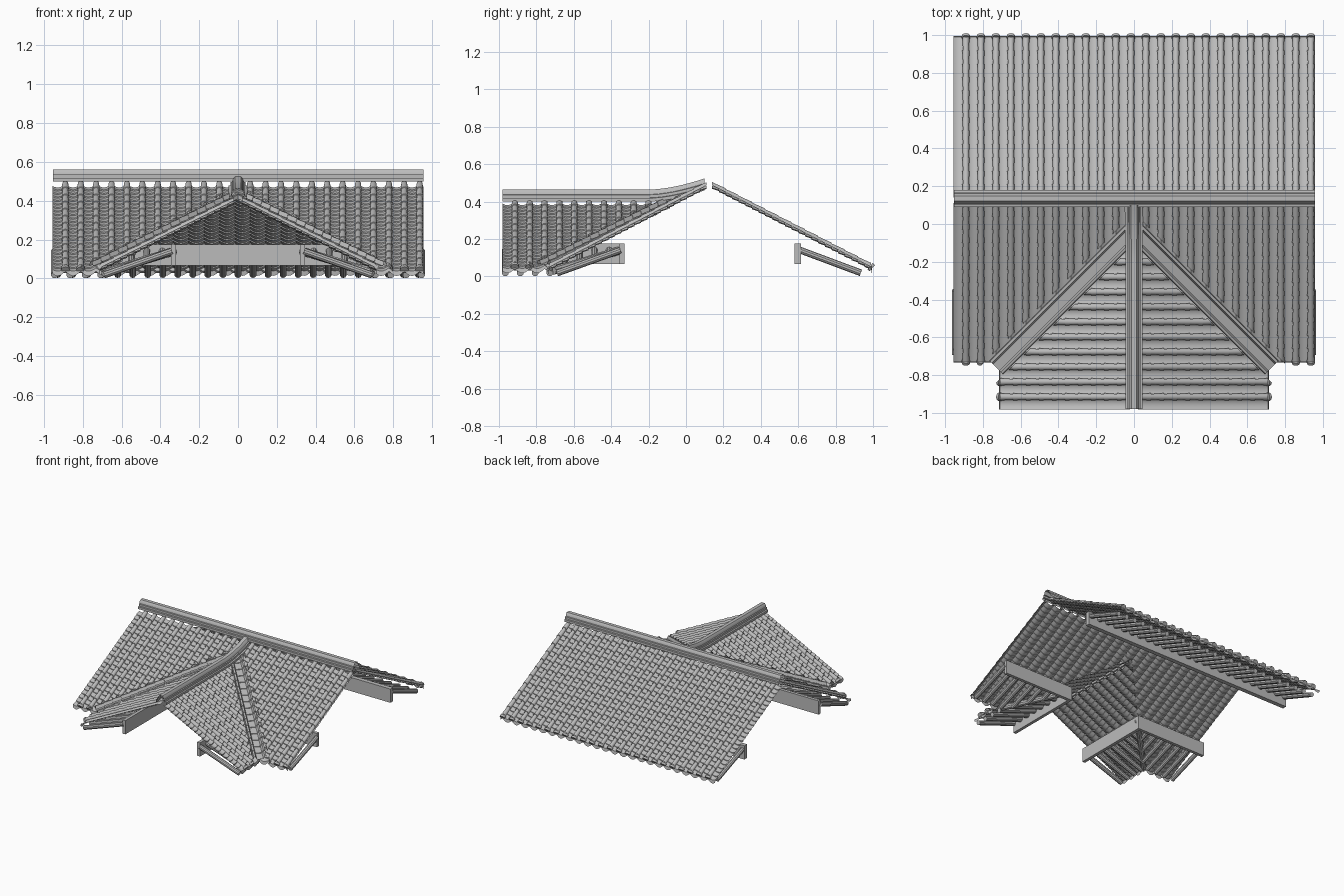
import bpy, bmesh, math
from mathutils import Vector

if "Cube" in bpy.data.objects:
    bpy.data.objects.remove(bpy.data.objects["Cube"])

grey = bpy.data.materials.new("roof_grey")
grey.use_nodes = True
COLOUR = (0.5, 0.5, 0.5, 1)
grey.diffuse_color = COLOUR
grey.node_tree.nodes["Principled BSDF"].inputs["Base Color"].default_value = COLOUR

PITCH = 0.0794      # spacing of tile rows
STEP = 0.068        # length of one cover tile
TUBE = 0.017        # cover tile radius


def finish(name, bm, normals=False):
    if normals:
        bmesh.ops.recalc_face_normals(bm, faces=bm.faces)
    mesh = bpy.data.meshes.new(name)
    bm.to_mesh(mesh)
    bm.free()
    mesh.materials.append(grey)
    obj = bpy.data.objects.new(name, mesh)
    bpy.context.collection.objects.link(obj)
    bpy.ops.object.select_all(action="DESELECT")
    obj.select_set(True)
    bpy.context.view_layer.objects.active = obj
    bpy.ops.object.shade_smooth_by_angle(angle=math.radians(35))
    return obj


def loft(bm, rings):
    """Skin a strip of open rings."""
    rows = [[bm.verts.new(p) for p in ring] for ring in rings]
    for a, b in zip(rows, rows[1:]):
        for i in range(len(a) - 1):
            bm.faces.new((a[i], a[i + 1], b[i + 1], b[i]))


def cut(bm, planes):
    """Remove everything on the positive side of each plane."""
    for co, no in planes:
        geom = bm.verts[:] + bm.edges[:] + bm.faces[:]
        bmesh.ops.bisect_plane(bm, geom=geom, plane_co=co, plane_no=no, clear_outer=True)


def rod(bm, a, b, r, sides=10):
    a, b = Vector(a), Vector(b)
    rot = (b - a).to_track_quat("Z", "Y").to_matrix().to_4x4()
    rot.translation = (a + b) / 2
    bmesh.ops.create_cone(bm, cap_ends=True, segments=sides, radius1=r, radius2=r,
                          depth=(b - a).length, matrix=rot)


def box(name, lo, hi):
    bm = bmesh.new()
    bmesh.ops.create_cube(bm, size=1)
    for v in bm.verts:
        v.co = [l + (c + 0.5) * (h - l) for l, h, c in zip(lo, hi, v.co)]
    finish(name, bm)


def slope(name, place, rows, run, tube_cuts, pan_cuts, first=0.0):
    """Tile field: place(u, d, h) maps row, downhill distance and height."""
    n = max(1, round((run - first) / STEP))
    length = (run - first) / n
    # cover tiles, each flaring over the next
    bm = bmesh.new()
    arc = [math.pi * i / 7 for i in range(8)]
    for u in rows:
        rings = []
        for k in range(n):
            for d, r in ((k, TUBE * 0.9), (k + 1, TUBE * 1.15)):
                rings.append([place(u + r * math.cos(t), first + d * length,
                                    1.1 * r * math.sin(t)) for t in arc])
        loft(bm, rings)
        rod(bm, place(u, run - 0.006, 0), place(u, run + 0.006, -0.004), TUBE * 1.3, 12)
    cut(bm, tube_cuts)
    finish(name + "_cover_tiles", bm, True)
    # hollow pan tiles between the rows, stepped downhill
    bm = bmesh.new()
    m = 2 * n
    starts = [rows[0] - PITCH] + list(rows)
    for u in starts:
        rings = []
        for k in range(m):
            for d, lift in ((k, -0.003), (k + 1, 0.003)):
                rings.append([place(u + PITCH * i / 6, first + d * (run - first) / m,
                                    lift - 0.016 * math.sin(math.pi * i / 6))
                              for i in range(7)])
        # drooping lip at the eave
        rings.append([place(u + PITCH * i / 6, run + 0.004,
                            -0.012 - 0.024 * math.sin(math.pi * i / 6)) for i in range(7)])
        loft(bm, rings)
    cut(bm, pan_cuts)
    finish(name + "_pan_tiles", bm, True)


columns = [-0.89 + PITCH * i for i in range(24)]
ends = [((-0.955, 0, 0), (-1, 0, 0)), ((0.957, 0, 0), (1, 0, 0))]

# back slope
slope("back_slope", lambda u, d, h: (u, 0.14 + d, 0.487 - 0.513 * d + h),
      columns, 0.85, ends, ends)

# front slope halves and gable slopes, meeting along the valleys
for s, side in ((1, "left"), (-1, "right")):
    middle = ((0, 0, 0), (-s, 0, 0))
    slope("front_slope_" + side, lambda u, d, h: (u, 0.11 - d, 0.487 - 0.52 * d + h),
          columns, 0.84,
          ends + [middle, ((s * 0.06, 0, 0), (-s, -1, 0))],
          ends + [middle, ((0, -0.03, 0), (-s, -1, 0))])
    slope("gable_slope_" + side, lambda u, d, h: (s * d, u, 0.41 - 0.5 * d + h),
          [-0.915 + PITCH * i for i in range(11)], 0.71,
          [((0, -0.11, 0), (s, 1, 0))],
          [((0, -0.03, 0), (s, 1, 0)), ((0, -0.982, 0), (0, -1, 0))], 0.02)

    # valley gutter with raised stepped lips
    profile = [(-0.05, 0.015), (-0.047, 0.036), (-0.034, 0.038), (-0.024, 0.016),
               (0.024, 0.016), (0.034, 0.038), (0.047, 0.036), (0.05, 0.015)]
    rings = []
    for k in range(16):
        for e, lift in ((k, -0.002), (k + 1, 0.003)):
            x = 0.01 + 0.72 * e / 16
            rings.append([(s * (x + 0.707 * w), -0.03 - x + 0.707 * w, 0.41 - 0.5 * x + h + lift)
                          for w, h in profile])
    bm = bmesh.new()
    loft(bm, rings)
    cut(bm, [middle])
    finish("valley_gutter_" + side, bm, True)

    # wall plates around the corner
    x0, x1 = sorted((s * 0.32, s * 0.95))
    box("front_plate_" + side, (x0, -0.355, 0.065), (x1, -0.33, 0.175))
    x0, x1 = sorted((s * 0.32, s * 0.345))
    box("gable_plate_" + side, (x0, -0.975, 0.065), (x1, -0.33, 0.175))

    # eave rafters, shortened where they reach the valley
    bm = bmesh.new()
    for i in range(8):
        t = 0.39 + PITCH * i
        if t < 0.95:
            e = min(0.69, t + 0.01)
            z = 0.14 - 0.36 * (e - 0.35)
            rod(bm, (s * t, -0.35, 0.14), (s * t, -e, z), 0.018)
            rod(bm, (s * 0.34, -t - 0.02, 0.14), (s * e, -t - 0.02, z), 0.018)
    rod(bm, (s * 0.33, -0.35, 0.14), (s * 0.69, -0.71, 0.03), 0.022)
    finish("eave_rafters_" + side, bm)

# back plate and rafters
box("back_plate", (-0.95, 0.58, 0.065), (0.95, 0.615, 0.175))
bm = bmesh.new()
for i in range(25):
    x = -0.93 + 0.0775 * i
    rod(bm, (x, 0.6, 0.144), (x, 0.935, 0.019), 0.018)
finish("back_rafters", bm)

# ridges share one layered, open-ended profile (offset, height)
half = [(0.045, 0), (0.045, 0.018), (0.034, 0.02), (0.034, 0.036),
        (0.026, 0.038), (0.024, 0.052), (0.014, 0.064)]
ridge = half + [(-w, h) for w, h in reversed(half)]
bm = bmesh.new()
loft(bm, [[(x, 0.135 + w, 0.498 + h) for w, h in ridge] for x in (-0.953, 0.957)])
finish("main_ridge", bm, True)

# gable ridge sweeping up to the main ridge
bm = bmesh.new()
rings = []
for y in [-0.98] + [-0.2 + 0.03 * i for i in range(11)]:
    f = max(0, (y + 0.2) / 0.3)
    rings.append([(w * (1 + 0.1 * f), y, 0.4 + h + 0.06 * f ** 1.7) for w, h in ridge])
loft(bm, rings)
finish("gable_ridge", bm, True)
